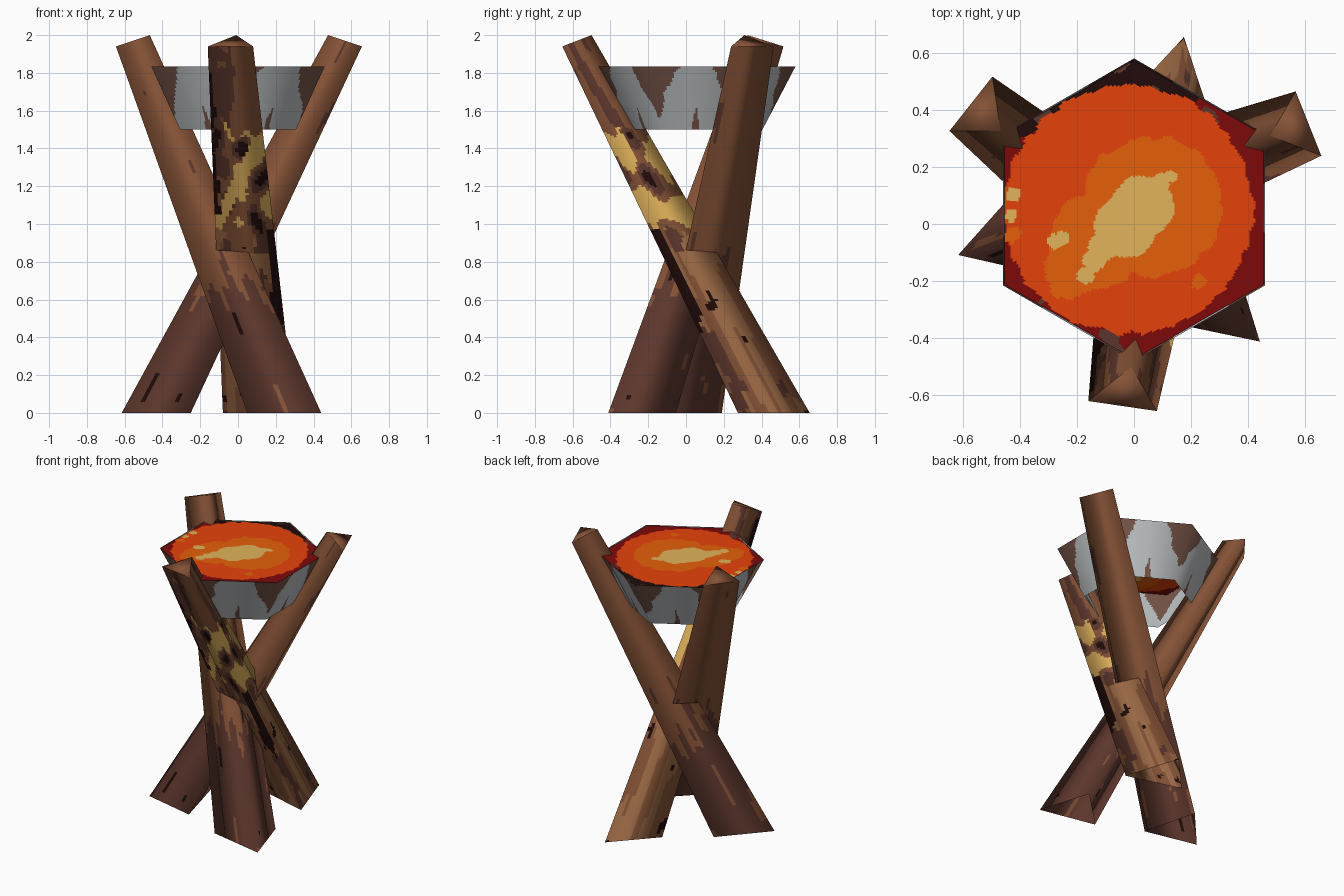
import bpy, bmesh, math
from mathutils import Vector, Matrix, noise

cube = bpy.data.objects.get("Cube")
if cube:
    bpy.data.objects.remove(cube, do_unlink=True)

CENTRE = Vector((0, 0.05, 0))


def linear(h):
    vals = [int(h[i:i + 2], 16) / 255 for i in (0, 2, 4)]
    return [v / 12.92 if v < 0.04 else ((v + 0.055) / 1.055) ** 2.4 for v in vals] + [1]


def material(name, hexcode):
    m = bpy.data.materials.new(name)
    m.use_nodes = True
    m.diffuse_color = linear(hexcode)
    bsdf = m.node_tree.nodes["Principled BSDF"]
    bsdf.inputs["Base Color"].default_value = linear(hexcode)
    bsdf.inputs["Roughness"].default_value = 0.9
    return m


BARK, MAROON, PALE, CHAR, GOLD = range(5)
wood = [material("bark brown", "855236"), material("dark bark", "5c362c"),
        material("pale wood", "9e6b46"), material("charred black", "200b09"),
        material("golden yellow", "e2b35c")]
metal = [material("iron grey", "bcc0c2"), material("rust brown", "765448")]
fire = [material("deep red", "7e0a0a"), material("hot red orange", "e5420a"),
        material("bright orange", "e55f0a"), wood[GOLD], wood[CHAR], wood[MAROON]]


def make_object(name, bm, mats, normals=None):
    mesh = bpy.data.meshes.new(name)
    bm.to_mesh(mesh)
    bm.free()
    for m in mats:
        mesh.materials.append(m)
    if normals:
        mesh.normals_split_custom_set_from_vertices([tuple(n.normalized()) for n in normals])
    ob = bpy.data.objects.new(name, mesh)
    bpy.context.collection.objects.link(ob)


def skin(bm, rows, rule):
    """Bridge rings of vertices with quads; rule(centre) picks the material."""
    for a, b in zip(rows, rows[1:]):
        n = len(a)
        for i in range(n):
            j = (i + 1) % n
            f = bm.faces.new((a[i], a[j], b[j], b[i]))
            f.smooth = True
            f.material_index = rule(f.calc_center_median())


# Bark colouring: streaks that run along each log
def wave(p, around, along, seed):
    return noise.noise(Vector((p.x * around + seed, p.y * around, p.z * along + seed)))


def plain_bark(p, q):
    if p.z < 0.68 + 0.4 * wave(q, 22, 2.5, 3):
        if wave(q, 28, 6, 40) > 0.62:
            return CHAR
        return BARK if wave(q, 26, 4, 11) > 0.52 else MAROON
    return MAROON if wave(q, 24, 3, 23) > 0.56 else BARK


def patchy_bark(p, q):
    streak, blot = wave(q, 16, 1.6, 5), wave(q, 10, 6, 17)
    side = math.degrees(math.atan2(q.y, q.x))
    # Charred edges
    if abs(side + 40) < 9 + 14 * blot and 0.4 < p.z < 0.97:
        return CHAR
    if abs(side + 166) < 8 + 14 * blot and 1.05 < p.z < 1.9:
        return CHAR
    # Golden wrapping, with one band climbing across the front
    height = p.z + 0.12 * streak
    if 0.98 < height < 1.48:
        climbing = abs(p.x + 0.1 - (p.z - 1.02) * 0.5) < 0.035 and q.y < 0
        if climbing or blot > 0.24 - (height - 0.98) * 0.65:
            return GOLD
        if blot < -0.36:
            return CHAR
        return MAROON if blot < -0.14 else BARK
    if p.z > 1.4:
        return MAROON if streak < -0.12 or blot < -0.3 else BARK
    if 0.85 < p.z and blot < -0.1:
        return MAROON
    if wave(q, 22, 6, 31) > 0.56:
        return CHAR
    return PALE if streak > 0 else (MAROON if blot < -0.4 else BARK)


# Logs: three-sided tapering beams leaning through one another, open at the foot
FOOT = [Vector(c) for c in ((-0.08, 0.38, 0), (0.30, 0.275, 0), (0.175, 0.655, 0))]
HEAD = [Vector(c) for c in ((-0.16, -0.62, 1.94), (0.08, -0.655, 1.94), (-0.01, -0.5, 2.0))]


def outline(corners, n):
    return [corners[s].lerp(corners[(s + 1) % 3], i / n) for s in range(3) for i in range(n)]


def make_log(name, turn, rule, n=16, levels=170):
    pivot = Vector((0, 0.045, 0))
    rot = (Matrix.Translation(pivot) @ Matrix.Rotation(math.radians(turn), 4, 'Z')
           @ Matrix.Translation(-pivot))
    foot, head = [rot @ c for c in FOOT], [rot @ c for c in HEAD]
    low, high = outline(foot, n), outline(head, n)
    mid_low, mid_high = sum(foot, Vector()) / 3, sum(head, Vector()) / 3
    axis = (mid_high - mid_low).normalized()

    def radial(d):
        return (d - axis * d.dot(axis)).normalized()

    def local(p):
        q = p - mid_low.lerp(mid_high, p.z / mid_high.z)
        return rule(p, Vector((q.x + turn, q.y, p.z)))

    bm = bmesh.new()
    rows, normals = [], []
    for k in range(levels + 1):
        t = k / levels
        ring = [a.lerp(b, t) for a, b in zip(low, high)]
        rows.append([bm.verts.new(p) for p in ring])
        normals += [radial(p - mid_low.lerp(mid_high, t)) for p in ring]
    skin(bm, rows, local)
    # Softly shaded top cap
    cap = bm.faces.new([bm.verts.new(c) for c in head])
    cap.smooth = True
    normals += [radial(c - mid_high) + axis * 0.5 for c in head]
    make_object(name, bm, wood, normals)


make_log("front_log", 0, patchy_bark)
make_log("left_log", 120, plain_bark)
make_log("right_log", 240, plain_bark)


# Bowl: six walls, open underneath, with rust running down from the corners
def hex_point(i, n, radius, z):
    s, u = divmod(i, n)
    a, b = (math.radians(90 + 60 * (s + e)) for e in (0, 1))
    p = Vector((math.cos(a), math.sin(a), 0)).lerp(Vector((math.cos(b), math.sin(b), 0)), u / n)
    return CENTRE + p * radius + Vector((0, 0, z))


def rust(p):
    d = p - CENTRE
    u = ((math.degrees(math.atan2(d.y, d.x)) - 90) % 60) / 60
    h = (p.z - BOTTOM) / (TOP - BOTTOM)
    ragged = 0.2 * noise.noise(p * 11)
    hang = 0.82 - min(u, 1 - u) * 2.7
    rise = 0.4 - abs(u - 0.5 + ragged * 0.2) * 7
    return 1 if 1 - h < hang + ragged or h < rise else 0


BOTTOM, TOP, STEPS, RINGS = 1.5, 1.835, 40, 32
bm = bmesh.new()
rows, normals = [], []
for k in range(RINGS + 1):
    t = k / RINGS
    ring = [hex_point(i, STEPS, 0.355 + 0.175 * t, BOTTOM + (TOP - BOTTOM) * t)
            for i in range(6 * STEPS)]
    rows.append([bm.verts.new(p) for p in ring])
    normals += [Vector((p.x, p.y - CENTRE.y, 0)).normalized() - Vector((0, 0, 0.45)) for p in ring]
skin(bm, rows, rust)
make_object("bowl", bm, metal, normals)


# Embers: flat hexagon with bands that grow hotter toward the middle
def inside(p, blobs, wobble):
    """True if p lies in any blob given as centre x, y and radius."""
    return any(math.hypot(p.x - x, p.y - y) < r + wobble for x, y, r in blobs)


YELLOW = ((0.03, 0.06, 0.11), (-0.03, -0.01, 0.11), (-0.11, -0.08, 0.05), (-0.14, -0.13, 0.04),
          (-0.17, -0.18, 0.03), (0.09, 0.14, 0.035), (0.13, 0.165, 0.02),
          (-0.42, 0.1, 0.025), (-0.43, 0.03, 0.02), (-0.28, -0.06, 0.025), (-0.25, -0.05, 0.025))
ORANGE = ((0.06, 0.06, 0.245), (-0.13, -0.06, 0.17), (-0.22, -0.17, 0.09), (-0.26, -0.22, 0.04),
          (0.23, -0.2, 0.025), (-0.43, -0.04, 0.03))


def heat(p):
    wobble = 0.02 * noise.noise(Vector((p.x * 20, p.y * 20, 2)))
    if inside(p, YELLOW, wobble * 0.4):
        return 3
    if inside(p, ORANGE, wobble):
        return 2
    if inside(p, ((-0.02, 0.05, 0.435),), wobble):
        return 1
    patch = noise.noise(Vector((p.x * 9, p.y * 9, 5)))
    # Soot along the back edges
    if p.y > 0.27 and p.x < 0.22 and p.y + abs(p.x) * 0.45 > 0.48:
        return 5 if patch > 0.25 else 4
    return 5 if patch > 0.4 else 0


bm = bmesh.new()
rows = [[bm.verts.new(hex_point(i, 32, 0.524 * max(k, 0.02) / 64, TOP - 0.004))
         for i in range(192)] for k in range(64, -1, -1)]
skin(bm, rows, heat)
bm.faces.new(rows[-1]).material_index = 3
make_object("embers", bm, fire)
